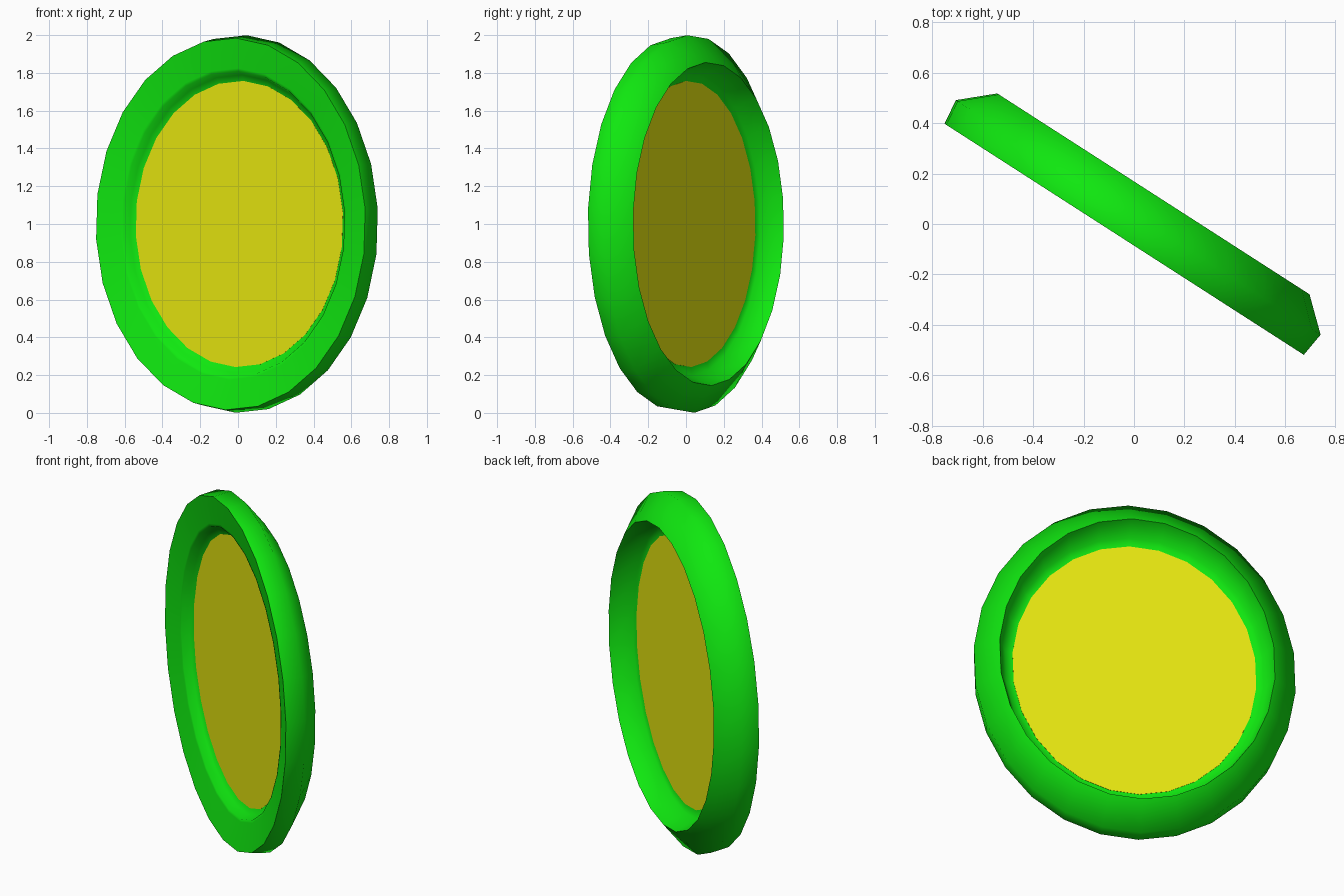
import bpy, bmesh, math
from mathutils import Matrix

cube = bpy.data.objects.get("Cube")
if cube:
    bpy.data.objects.remove(cube, do_unlink=True)

SIDES = 26
STEP = 2 * math.pi / SIDES
PHASE = math.radians(4.65)
WIDTH = 0.8625          # the ring is an upright oval
TURN = math.radians(-32.75)
PLACE = (Matrix.Translation((0, 0, 1)) @ Matrix.Rotation(TURN, 4, 'Z')
         @ Matrix.Diagonal((WIDTH, 1, 1, 1)))


def material(name, colour):
    mat = bpy.data.materials.new(name)
    mat.use_nodes = True
    mat.diffuse_color = colour
    mat.node_tree.nodes["Principled BSDF"].inputs["Base Color"].default_value = colour
    return mat


def loop(bm, radius, depth):
    """One ring of vertices around the y axis."""
    return [bm.verts.new((radius * math.cos(PHASE + i * STEP), depth,
                          radius * math.sin(PHASE + i * STEP)))
            for i in range(SIDES)]


def bridge(bm, a, b):
    for i in range(SIDES):
        j = (i + 1) % SIDES
        bm.faces.new((a[i], a[j], b[j], b[i]))


def finish(bm, name, mat):
    bm.transform(PLACE)
    bmesh.ops.recalc_face_normals(bm, faces=bm.faces[:])
    mesh = bpy.data.meshes.new(name)
    bm.to_mesh(mesh)
    bm.free()
    mesh.materials.append(mat)
    obj = bpy.data.objects.new(name, mesh)
    bpy.context.collection.objects.link(obj)
    bpy.ops.object.select_all(action='DESELECT')
    obj.select_set(True)
    bpy.context.view_layer.objects.active = obj
    bpy.ops.object.shade_smooth_by_angle(angle=math.radians(70))
    return obj


green = material("bright green", (0.005, 0.8, 0.005, 1))
yellow = material("yellow", (0.8, 0.8, 0.005, 1))

# Rim: closed cross-section of (radius, depth), swept round the oval
profile = [(0.985, -0.072), (1.0, 0.031), (0.856, 0.142), (0.805, 0.02),
           (0.755, 0.015), (0.79, 0.0), (0.81, -0.04), (0.825, -0.043)]
bm = bmesh.new()
loops = [loop(bm, r, d) for r, d in profile]
for k, ring in enumerate(loops):
    bridge(bm, ring, loops[(k + 1) % len(loops)])
finish(bm, "oval_rim", green)

# Panel: thin plate filling the opening
bm = bmesh.new()
front, back = loop(bm, 0.758, 0.013), loop(bm, 0.758, 0.017)
bm.faces.new(front)
bm.faces.new(back)
bridge(bm, front, back)
finish(bm, "centre_panel", yellow)
